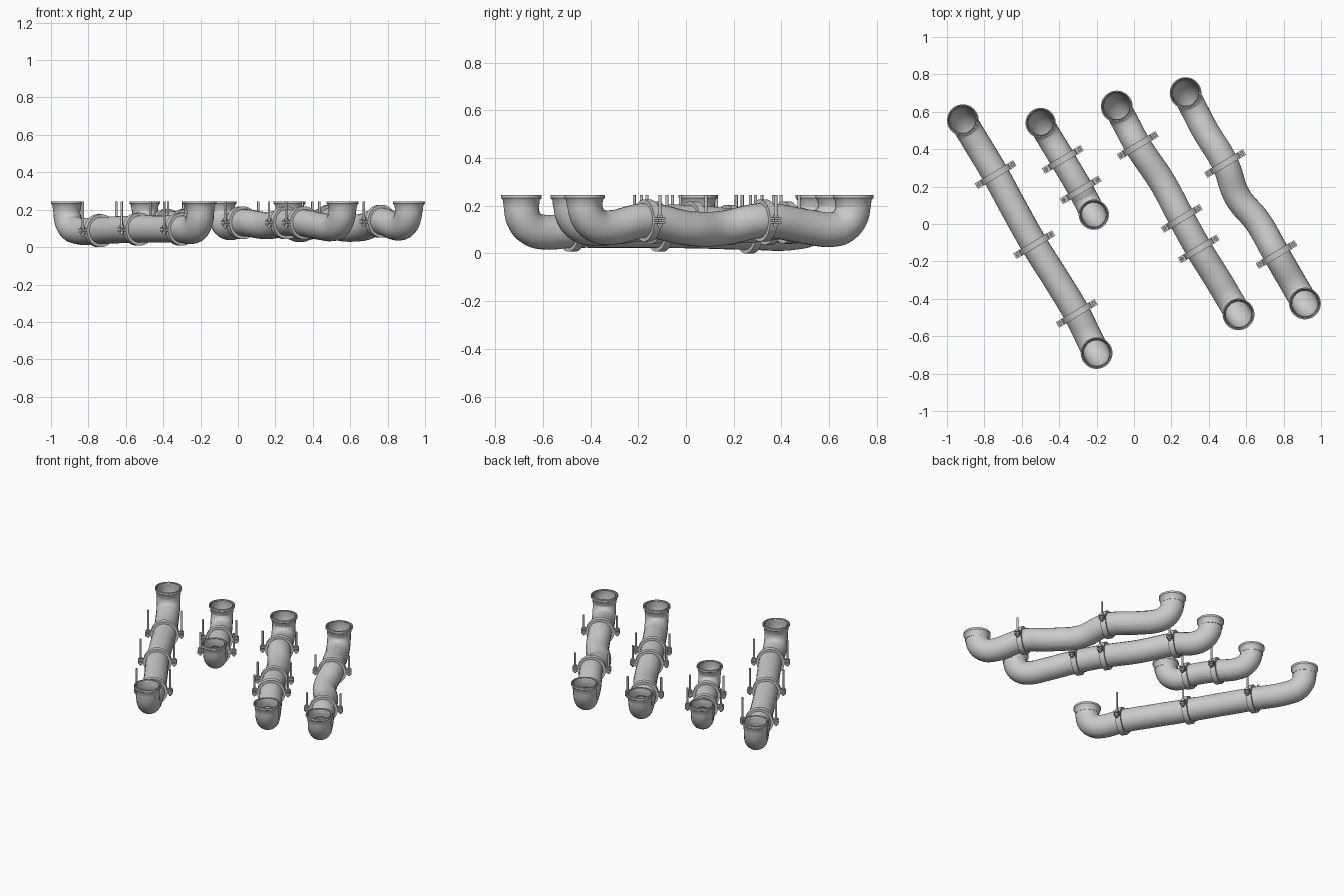
import bpy, bmesh, math
from mathutils import Vector, Matrix

if "Cube" in bpy.data.objects:
    bpy.data.objects.remove(bpy.data.objects["Cube"])

TOP = 0.245        # height of the open pipe mouths
BEND = 0.10        # elbow radius
ANGLE = math.radians(31)   # direction of the clamp ears seen from above


def finish(name, bm, matrix=None):
    bmesh.ops.recalc_face_normals(bm, faces=bm.faces)
    me = bpy.data.meshes.new(name)
    bm.to_mesh(me)
    bm.free()
    ob = bpy.data.objects.new(name, me)
    bpy.context.collection.objects.link(ob)
    if matrix:
        ob.matrix_world = matrix
    smooth(ob)
    return ob


def smooth(ob):
    bpy.ops.object.select_all(action='DESELECT')
    bpy.context.view_layer.objects.active = ob
    ob.select_set(True)
    bpy.ops.object.shade_smooth_by_angle(angle=math.radians(35))


def lathe(bm, profile, n=40):
    """Closed (radius, z) profile turned about z."""
    rings = [[bm.verts.new((r * math.cos(2 * math.pi * i / n),
                            r * math.sin(2 * math.pi * i / n), z)) for i in range(n)]
             for r, z in profile]
    for k, a in enumerate(rings):
        b = rings[(k + 1) % len(rings)]
        for i in range(n):
            j = (i + 1) % n
            bm.faces.new((a[i], a[j], b[j], b[i]))


def cylinder(bm, r, z0, z1, x, n):
    bmesh.ops.create_cone(bm, cap_ends=True, segments=n, radius1=r, radius2=r, depth=z1 - z0,
                          matrix=Matrix.Translation((x, 0, (z0 + z1) / 2)))


def box(bm, centre, size):
    bmesh.ops.create_cube(bm, size=1, matrix=Matrix.Translation(centre) @ Matrix.Diagonal((*size, 1)))


def elbow(end, target, z):
    """Points from the mouth down and round to the horizontal run."""
    e = Vector((end[0], end[1], 0))
    d = Vector((target[0], target[1], 0)) - e
    d.normalize()
    pts = [e + Vector((0, 0, TOP - 0.002)), e + Vector((0, 0, z + BEND))]
    for t in (30, 60, 90):
        a = math.radians(t)
        pts.append(e + d * BEND * (1 - math.cos(a)) + Vector((0, 0, z + BEND * (1 - math.sin(a)))))
    return pts


def pipe(name, start, end, mids, r):
    # swept hollow tube
    pts = elbow(start, mids[0], start[2]) + [Vector(m[:3]) for m in mids]
    pts += elbow(end, mids[-1], end[2])[::-1]
    cu = bpy.data.curves.new(name, 'CURVE')
    cu.dimensions = '3D'
    cu.bevel_depth = r
    cu.bevel_resolution = 8
    cu.resolution_u = 8
    sp = cu.splines.new('BEZIER')
    sp.bezier_points.add(len(pts) - 1)
    for bp, p in zip(sp.bezier_points, pts):
        bp.co = p
        bp.handle_left_type = bp.handle_right_type = 'AUTO'
    ob = bpy.data.objects.new(name, cu)
    bpy.context.collection.objects.link(ob)
    bpy.ops.object.select_all(action='DESELECT')
    bpy.context.view_layer.objects.active = ob
    ob.select_set(True)
    bpy.ops.object.convert(target='MESH')
    ob = bpy.context.object
    mod = ob.modifiers.new('wall', 'SOLIDIFY')
    mod.thickness = 0.004
    mod.offset = -1
    smooth(ob)

    # flared lips at both mouths
    for e in (start, end):
        bm = bmesh.new()
        lathe(bm, [(r - 0.003, -0.05), (r + 0.001, -0.05), (r + 0.004, -0.022), (r + 0.012, -0.012),
                   (r + 0.012, 0), (r + 0.006, 0), (r + 0.004, -0.012)])
        finish(name + "_lip", bm, Matrix.Translation((e[0], e[1], TOP)))

    # clamps at the flagged points
    for m in mids:
        if len(m) == 4:
            clamp(Vector(m[:3]), r)


def clamp(pos, r):
    rot = Matrix.Translation(pos) @ Matrix.Rotation(ANGLE, 4, 'Z')
    # band around the pipe
    bm = bmesh.new()
    lathe(bm, [(r - 0.002, -0.017), (r + 0.015, -0.017), (r + 0.015, 0.017), (r - 0.002, 0.017)])
    finish("clamp_band", bm, rot @ Matrix.Rotation(math.pi / 2, 4, 'X'))
    # paired ears, bolts and hanger rods
    bm = bmesh.new()
    for s in (-1, 1):
        x = s * 0.104
        for zs in (-1, 1):
            box(bm, (s * 0.099, 0, zs * 0.008), (0.042, 0.034, 0.009))
        cylinder(bm, 0.012, 0.0125, 0.023, x, 6)
        cylinder(bm, 0.012, -0.023, -0.0125, x, 6)
        cylinder(bm, 0.0065, -0.03, TOP - pos.z, x, 12)
    finish("clamp_bolts_and_rods", bm, rot)


# each run: start mouth, end mouth (x, y, run height); a fourth value marks a clamp
pipe("long_left_pipe", (-0.915, 0.555, 0.09), (-0.20, -0.69, 0.09),
     [(-0.74, 0.264, 0.088, 1), (-0.64, 0.08, 0.093), (-0.533, -0.11, 0.096, 1),
      (-0.41, -0.305, 0.096), (-0.306, -0.478, 0.096, 1)], 0.073)
pipe("short_pipe", (-0.499, 0.54, 0.11), (-0.215, 0.05, 0.11),
     [(-0.381, 0.345, 0.12, 1), (-0.285, 0.182, 0.12, 1)], 0.069)
pipe("middle_pipe", (-0.092, 0.628, 0.11), (0.559, -0.483, 0.105),
     [(0.02, 0.42, 0.13, 1), (0.15, 0.225, 0.115), (0.255, 0.03, 0.13, 1),
      (0.346, -0.133, 0.13, 1), (0.45, -0.30, 0.11)], 0.073)
pipe("right_pipe", (0.276, 0.70, 0.10), (0.914, -0.425, 0.108),
     [(0.378, 0.505, 0.112), (0.487, 0.323, 0.138, 1), (0.554, 0.145, 0.105), (0.661, 0.013, 0.105),
      (0.762, -0.163, 0.138, 1)], 0.073)
